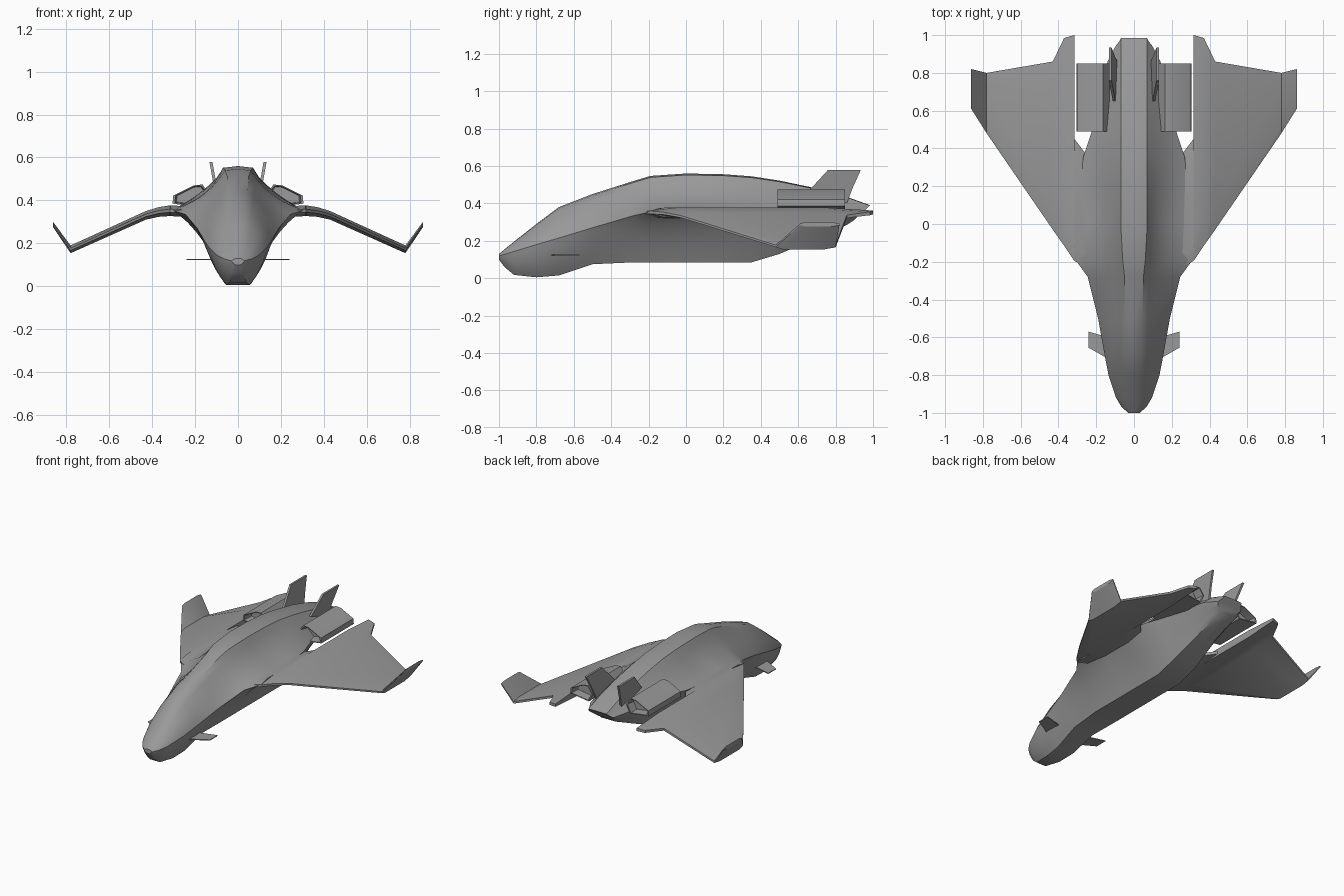
import bpy, bmesh, math
from mathutils import Vector

cube = bpy.data.objects.get("Cube")
if cube:
    bpy.data.objects.remove(cube)

# One plain hull colour
HULL = (0.32, 0.32, 0.32, 1)
hull = bpy.data.materials.new("hull_grey")
hull.use_nodes = True
hull.diffuse_color = HULL
hull.node_tree.nodes["Principled BSDF"].inputs["Base Color"].default_value = HULL


def loft(name, rings, mirror=False, angle=30):
    """Skin a list of equal closed rings, cap both ends, optionally mirror."""
    bm = bmesh.new()
    loops = [[bm.verts.new(p) for p in ring] for ring in rings]
    count = len(loops[0])
    for a, b in zip(loops, loops[1:]):
        for i in range(count):
            j = (i + 1) % count
            bm.faces.new((a[i], a[j], b[j], b[i]))
    bm.faces.new(loops[0])
    bm.faces.new(loops[-1])
    bmesh.ops.recalc_face_normals(bm, faces=bm.faces)
    mesh = bpy.data.meshes.new(name)
    bm.to_mesh(mesh)
    bm.free()
    mesh.materials.append(hull)
    obj = bpy.data.objects.new(name, mesh)
    bpy.context.collection.objects.link(obj)
    if mirror:
        obj.modifiers.new("mirror", "MIRROR").use_mirror_merge = False
    bpy.ops.object.select_all(action="DESELECT")
    obj.select_set(True)
    bpy.context.view_layer.objects.active = obj
    bpy.ops.object.shade_smooth_by_angle(angle=math.radians(angle))
    return obj


def mix(a, b, t):
    return a + (b - a) * t


def bend(a, control, b, steps):
    """Points of a quadratic curve from a to b."""
    a, control, b = Vector(a), Vector(control), Vector(b)
    ts = [i / steps for i in range(steps + 1)]
    return [a.lerp(control, t).lerp(control.lerp(b, t), t) for t in ts]


def body_ring(y, w, chine, top, bottom, flat, flare):
    """Cross-section: flat crown, side chine, narrow keel; flare makes it concave."""
    crown = mix(top, chine, 0.04)
    keel = min(0.09, w * 0.4)
    upper = bend((flat, crown), (w * mix(0.82, 0.42, flare), mix(chine, top, mix(0.6, 0.2, flare))),
                 (w, chine), 6)
    lower = bend((w, chine), (w * mix(0.85, 0.6, flare), mix(bottom, chine, mix(0.4, 0.8, flare))),
                 (keel, bottom), 6)
    half = upper + lower[1:]
    outline = [Vector((0, top))] + half + [Vector((0, bottom))]
    outline += [Vector((-p.x, p.y)) for p in reversed(half)]
    slant = 1.1 if y > 0.95 else 0
    return [(p.x, y + (p.y - top) * slant, p.y) for p in outline]


# Fuselage: y, half width, chine height, top, bottom, crown half width, flare
STATIONS = [
    (-1.0, 0.03, 0.118, 0.13, 0.1, 0.01, 0),
    (-0.97, 0.065, 0.128, 0.155, 0.06, 0.02, 0),
    (-0.92, 0.095, 0.143, 0.195, 0.018, 0.025, 0),
    (-0.8, 0.135, 0.18, 0.29, 0.005, 0.035, 0),
    (-0.68, 0.158, 0.215, 0.38, 0.015, 0.04, 0.1),
    (-0.5, 0.19, 0.27, 0.45, 0.075, 0.045, 0.3),
    (-0.28, 0.245, 0.335, 0.52, 0.085, 0.05, 0.7),
    (-0.19, 0.31, 0.355, 0.547, 0.085, 0.06, 0.9),
    (0, 0.288, 0.365, 0.56, 0.085, 0.07, 0.9),
    (0.2, 0.28, 0.37, 0.556, 0.085, 0.07, 0.75),
    (0.35, 0.27, 0.375, 0.545, 0.085, 0.07, 0.6),
    (0.5, 0.22, 0.375, 0.522, 0.13, 0.07, 0.4),
    (0.7, 0.17, 0.375, 0.48, 0.215, 0.07, 0.3),
    (0.86, 0.14, 0.37, 0.435, 0.285, 0.07, 0.2),
    (0.985, 0.095, 0.355, 0.39, 0.31, 0.07, 0.1),
]
loft("fuselage", [body_ring(*s) for s in STATIONS], angle=35)


# Wings with upturned tips: x, leading y, trailing y, middle height, thickness
def wing_ring(x, lead, trail, z, thick):
    h = thick / 2
    front = mix(lead, trail, 0.12)
    rear = mix(lead, trail, 0.8)
    return [(x, lead, z - h * 0.3), (x, lead, z + h * 0.3), (x, front, z + h), (x, rear, z + h),
            (x, trail, z + h * 0.4), (x, trail, z - h * 0.4), (x, rear, z - h), (x, front, z - h)]


WING = [
    (0.2, -0.26, 0.3, 0.345, 0.05),
    (0.315, -0.195, 0.45, 0.352, 0.05),
    (0.316, -0.195, 1.0, 0.352, 0.05),
    (0.37, -0.115, 0.985, 0.346, 0.045),
    (0.43, -0.03, 0.86, 0.33, 0.04),
    (0.78, 0.48, 0.8, 0.172, 0.036),
    (0.862, 0.61, 0.82, 0.288, 0.024),
]
loft("wings", [wing_ring(*s) for s in WING], mirror=True, angle=25)

# Engine pods: flattened six-sided tubes, recessed at both ends
POD = [(0.13, 0.425), (0.165, 0.474), (0.205, 0.47), (0.302, 0.422), (0.305, 0.385), (0.16, 0.365)]
pod_centre = Vector((sum(p[0] for p in POD), sum(p[1] for p in POD))) / len(POD)


def pod_ring(y, scale):
    points = [pod_centre.lerp(Vector(p), scale) for p in POD]
    return [(p.x, y, p.y) for p in points]


POD_STEPS = [(0.56, 0.8), (0.49, 0.88), (0.49, 1), (0.85, 1), (0.85, 0.88), (0.79, 0.8)]
loft("engine_pods", [pod_ring(*s) for s in POD_STEPS], mirror=True)


# Flat blade: an outline given a thickness along one direction
def blade(name, outline, offset):
    shift = Vector(offset) / 2
    loft(name, [[Vector(p) + shift for p in outline], [Vector(p) - shift for p in outline]], True)


# Twin tail fins, leaning slightly outward
FIN = [(0.65, 0.46), (0.76, 0.58), (0.935, 0.58), (0.89, 0.48), (0.86, 0.4), (0.75, 0.42)]
blade("tail_fins", [(mix(0.105, 0.126, (z - 0.46) / 0.12), y, z) for y, z in FIN], (0.014, 0, 0))

# Small nose canards
CANARD = [(0.1, -0.735), (0.24, -0.655), (0.24, -0.57), (0.1, -0.61)]
blade("canards", [(x, y, 0.125) for x, y in CANARD], (0, 0, 0.006))
